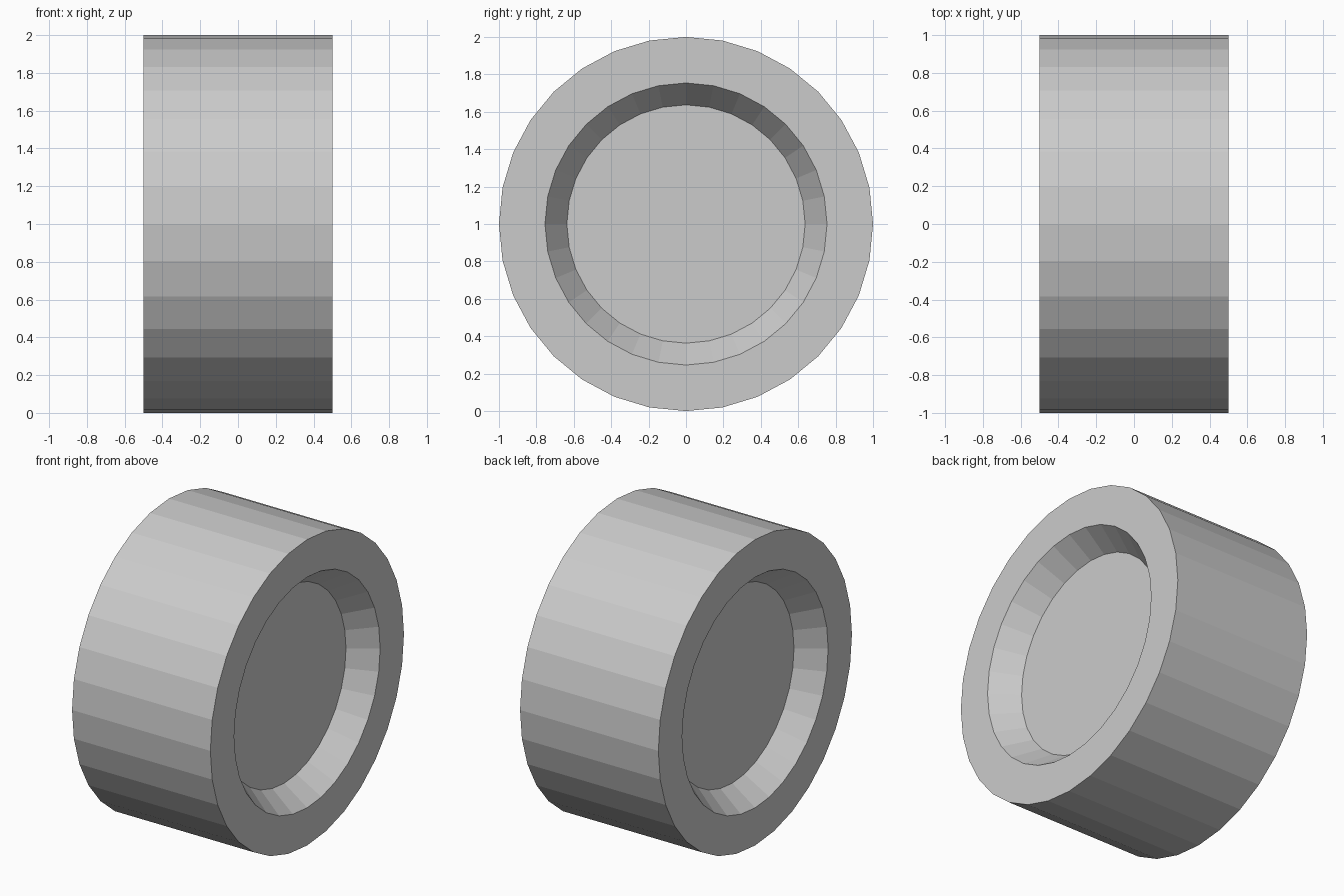
import bpy, bmesh
from math import radians
from mathutils import Matrix, Vector

if "Cube" in bpy.data.objects:
    bpy.data.objects.remove(bpy.data.objects["Cube"])

SIDES, RADIUS, WIDTH = 32, 1.0, 1.0
RIM_R, FLOOR_R, DEPTH = 0.754, 0.637, 0.165

bm = bmesh.new()

# Tyre-shaped drum lying along x
bmesh.ops.create_cone(bm, cap_ends=True, segments=SIDES, radius1=RADIUS,
                      radius2=RADIUS, depth=WIDTH,
                      matrix=Matrix.Rotation(radians(90), 4, 'Y'))
caps = [f for f in bm.faces if len(f.verts) == SIDES]


def inset_to(face, radius, x):
    """Inset a cap and move its new loop to the given radius and x."""
    bmesh.ops.inset_region(bm, faces=[face], thickness=0.05)
    for v in face.verts:
        d = Vector((0, v.co.y, v.co.z)).normalized() * radius
        v.co = (x, d.y, d.z)


# Flat rim and sloped dish on both sides
for cap in caps:
    side = 1 if cap.calc_center_median().x > 0 else -1
    inset_to(cap, RIM_R, side * WIDTH / 2)
    inset_to(cap, FLOOR_R, side * (WIDTH / 2 - DEPTH))

bmesh.ops.translate(bm, verts=bm.verts, vec=(0, 0, RADIUS))
bmesh.ops.recalc_face_normals(bm, faces=bm.faces)

mesh = bpy.data.meshes.new("wheel")
bm.to_mesh(mesh)
bm.free()
bpy.context.collection.objects.link(bpy.data.objects.new("wheel", mesh))
